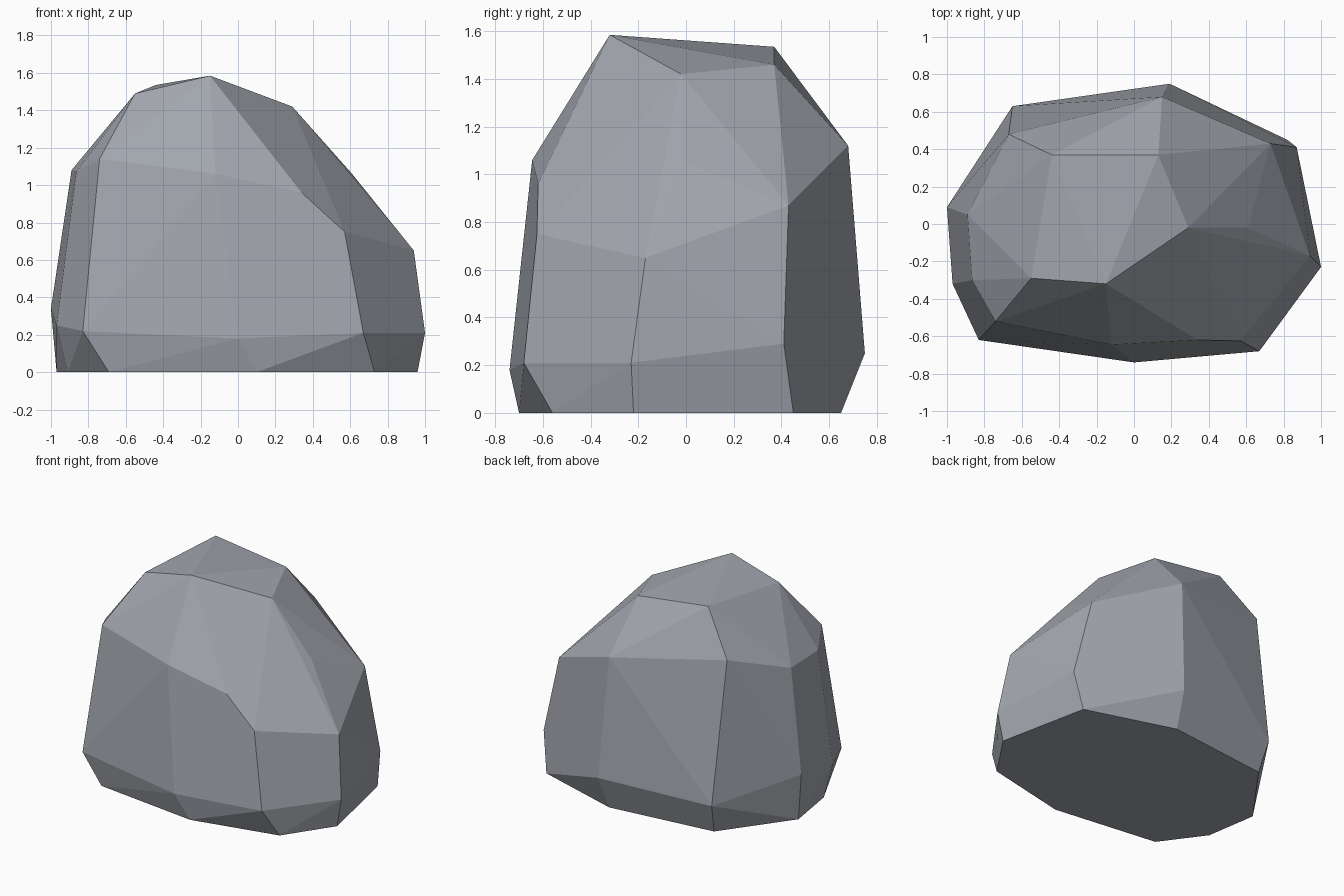
import bpy
import bmesh
import math

# Boulder corners, grouped in rings from the ground to the crown
base = [(-0.69, -0.60), (0.10, -0.70), (0.73, -0.56), (0.96, -0.22), (0.82, 0.45),
        (0.17, 0.65), (-0.62, 0.56), (-0.97, 0.08), (-0.91, -0.30)]
belly = [(-0.83, -0.62, 0.22), (0.00, -0.74, 0.18), (0.67, -0.68, 0.21),
         (1.00, -0.23, 0.21), (0.87, 0.41, 0.29), (0.19, 0.75, 0.25),
         (-0.65, 0.63, 0.22), (-1.00, 0.09, 0.34), (-0.97, -0.32, 0.25)]
shoulder = [(-0.74, -0.52, 1.14), (-0.12, -0.645, 1.06), (0.34, -0.62, 0.96),
            (0.57, -0.625, 0.75), (0.94, -0.17, 0.65), (0.61, -0.02, 1.06),
            (0.73, 0.43, 0.87), (0.15, 0.68, 1.12), (-0.67, 0.48, 1.24),
            (-0.89, 0.05, 1.08), (-0.865, -0.30, 1.07)]
crown = [(-0.15, -0.32, 1.585), (-0.55, -0.29, 1.49), (-0.44, 0.37, 1.535),
         (0.13, 0.37, 1.46), (0.29, -0.02, 1.42)]

# Wrap the corners in a faceted skin and merge coplanar facets
bm = bmesh.new()
for p in [(x, y, 0.0) for x, y in base] + belly + shoulder + crown:
    bm.verts.new(p)
hull = bmesh.ops.convex_hull(bm, input=bm.verts[:])
loose = [v for v in bm.verts if not v.link_faces]
bmesh.ops.delete(bm, geom=loose, context='VERTS')
bmesh.ops.dissolve_limit(bm, angle_limit=math.radians(3),
                         verts=bm.verts[:], edges=bm.edges[:])
bmesh.ops.recalc_face_normals(bm, faces=bm.faces[:])

mesh = bpy.data.meshes.new("boulder")
bm.to_mesh(mesh)
bm.free()

# Cool grey stone
stone = bpy.data.materials.new("grey stone")
stone.diffuse_color = (0.36, 0.38, 0.42, 1.0)
mesh.materials.append(stone)

boulder = bpy.data.objects.new("boulder", mesh)
bpy.context.collection.objects.link(boulder)
